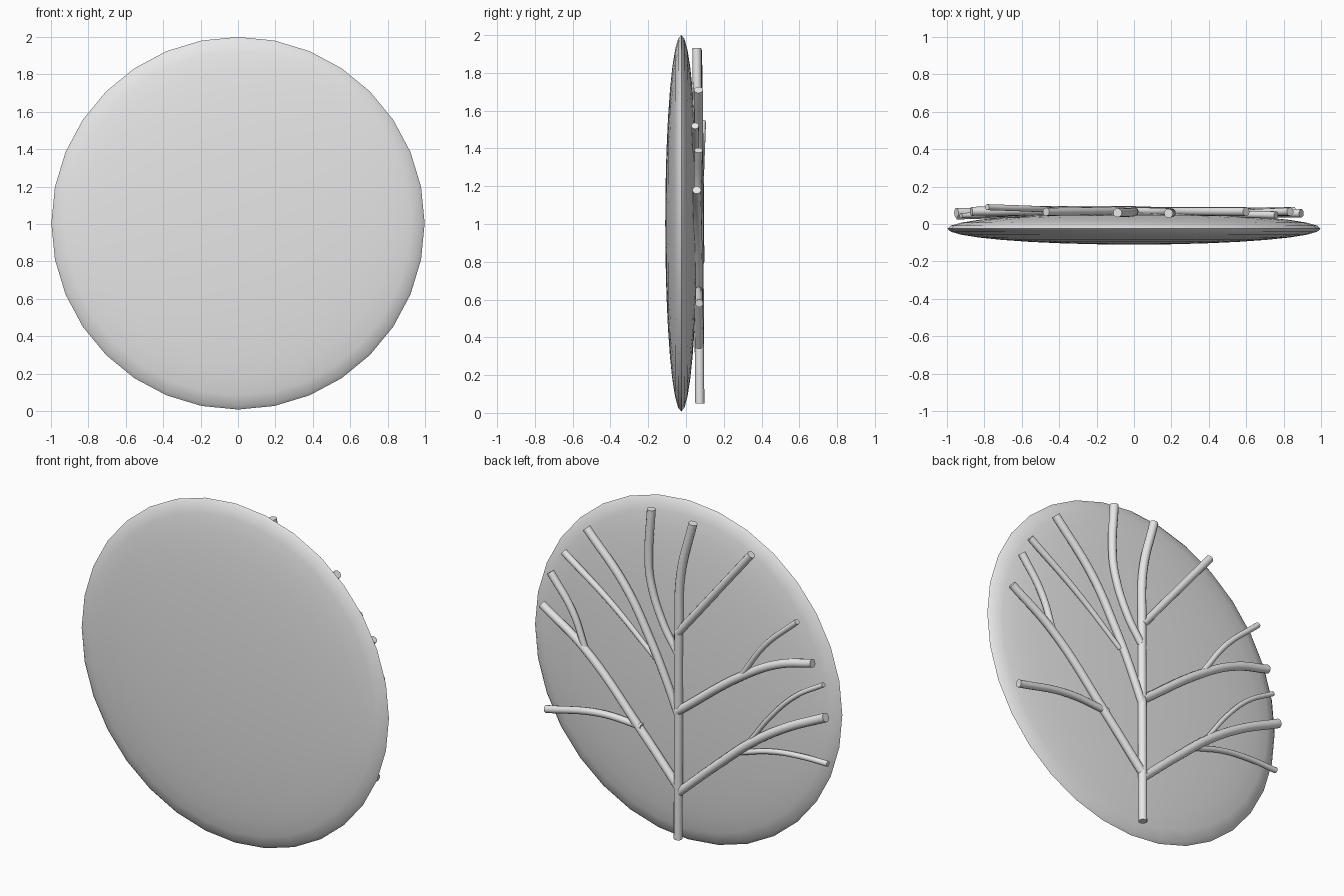
import bpy, bmesh, math
from mathutils import Matrix

cube = bpy.data.objects.get("Cube")
if cube:
    bpy.data.objects.remove(cube, do_unlink=True)

# Single plain grey
grey = bpy.data.materials.new("plain_grey")
grey.use_nodes = True
grey.diffuse_color = (0.8, 0.8, 0.8, 1)
grey.node_tree.nodes["Principled BSDF"].inputs["Base Color"].default_value = (0.8, 0.8, 0.8, 1)


def smooth(ob, angle):
    bpy.ops.object.select_all(action='DESELECT')
    ob.select_set(True)
    bpy.context.view_layer.objects.active = ob
    bpy.ops.object.shade_smooth_by_angle(angle=math.radians(angle))


# Flattened round leaf crown, poles facing front and back
def make_disc():
    bm = bmesh.new()
    bmesh.ops.create_uvsphere(bm, u_segments=32, v_segments=16, radius=1)
    bm.transform(Matrix.Translation((0, -0.025, 1.004))
                 @ Matrix.Diagonal((0.998, 0.085, 0.996, 1))
                 @ Matrix.Rotation(math.radians(90), 4, 'X'))
    bmesh.ops.recalc_face_normals(bm, faces=bm.faces)
    mesh = bpy.data.meshes.new("crown_disc")
    bm.to_mesh(mesh)
    bm.free()
    mesh.materials.append(grey)
    ob = bpy.data.objects.new("crown_disc", mesh)
    bpy.context.collection.objects.link(ob)
    smooth(ob, 80)


# Tube along a smooth path of (x, z) points, depth easing from y0 to y1
def branch(name, points, y0, y1, r0, r1):
    curve = bpy.data.curves.new(name, 'CURVE')
    curve.dimensions = '3D'
    curve.bevel_depth = 1
    curve.bevel_resolution = 4
    curve.resolution_u = 8
    curve.use_fill_caps = True
    spline = curve.splines.new('BEZIER')
    spline.bezier_points.add(len(points) - 1)
    for i, (x, z) in enumerate(points):
        t = i / (len(points) - 1)
        p = spline.bezier_points[i]
        p.co = (x, y0 + (y1 - y0) * t, z)
        p.radius = r0 + (r1 - r0) * t
        p.handle_left_type = p.handle_right_type = 'AUTO'
    temp = bpy.data.objects.new(name, curve)
    bpy.context.collection.objects.link(temp)
    bpy.context.view_layer.update()
    mesh = bpy.data.meshes.new_from_object(
        temp.evaluated_get(bpy.context.evaluated_depsgraph_get()))
    bpy.data.objects.remove(temp, do_unlink=True)
    mesh.materials.clear()
    mesh.materials.append(grey)
    mesh.name = name
    ob = bpy.data.objects.new(name, mesh)
    bpy.context.collection.objects.link(ob)
    smooth(ob, 50)


make_disc()

# Trunk and upper boughs
branch("trunk", [(0, 0.05), (0, 0.7), (0, 1.28), (-0.01, 1.6), (-0.088, 1.92)],
       0.073, 0.06, 0.024, 0.024)
branch("top_left_bough", [(0.01, 1.14), (0.1, 1.28), (0.186, 1.51), (0.2, 1.65), (0.185, 1.93)],
       0.07, 0.057, 0.02, 0.024)
branch("top_right_bough", [(0, 1.26), (-0.47, 1.84)], 0.072, 0.065, 0.022, 0.022)

# Right side boughs and twigs
branch("mid_right_bough", [(0, 0.8), (-0.43, 1.125), (-0.66, 1.25), (-0.87, 1.31)],
       0.073, 0.068, 0.024, 0.024)
branch("mid_right_twig", [(-0.42, 1.13), (-0.57, 1.34), (-0.785, 1.54)], 0.075, 0.09, 0.016, 0.016)
branch("low_right_bough", [(0, 0.32), (-0.27, 0.565), (-0.47, 0.735), (-0.69, 0.88), (-0.95, 1.01)],
       0.07, 0.06, 0.024, 0.026)
branch("low_right_upper_twig", [(-0.45, 0.73), (-0.6, 0.93), (-0.75, 1.08), (-0.925, 1.19)],
       0.065, 0.045, 0.013, 0.014)
branch("low_right_lower_twig", [(-0.38, 0.65), (-0.59, 0.71), (-0.78, 0.73), (-0.95, 0.73)],
       0.055, 0.04, 0.015, 0.016)

# Left side boughs and twigs
branch("low_left_bough", [(0, 0.35), (0.25, 0.623), (0.62, 1.0), (0.895, 1.18)],
       0.07, 0.057, 0.024, 0.023)
branch("low_left_upper_twig", [(0.61, 0.99), (0.695, 1.2), (0.835, 1.39)], 0.06, 0.066, 0.018, 0.022)
branch("low_left_lower_twig", [(0.24, 0.64), (0.512, 0.647), (0.86, 0.58)], 0.065, 0.07, 0.019, 0.021)
branch("mid_left_bough", [(0, 0.77), (0.1, 1.0), (0.186, 1.17), (0.349, 1.44), (0.6, 1.71)],
       0.07, 0.066, 0.022, 0.024)
branch("mid_left_twig", [(0.15, 1.06), (0.44, 1.3), (0.76, 1.52)], 0.062, 0.048, 0.014, 0.02)
